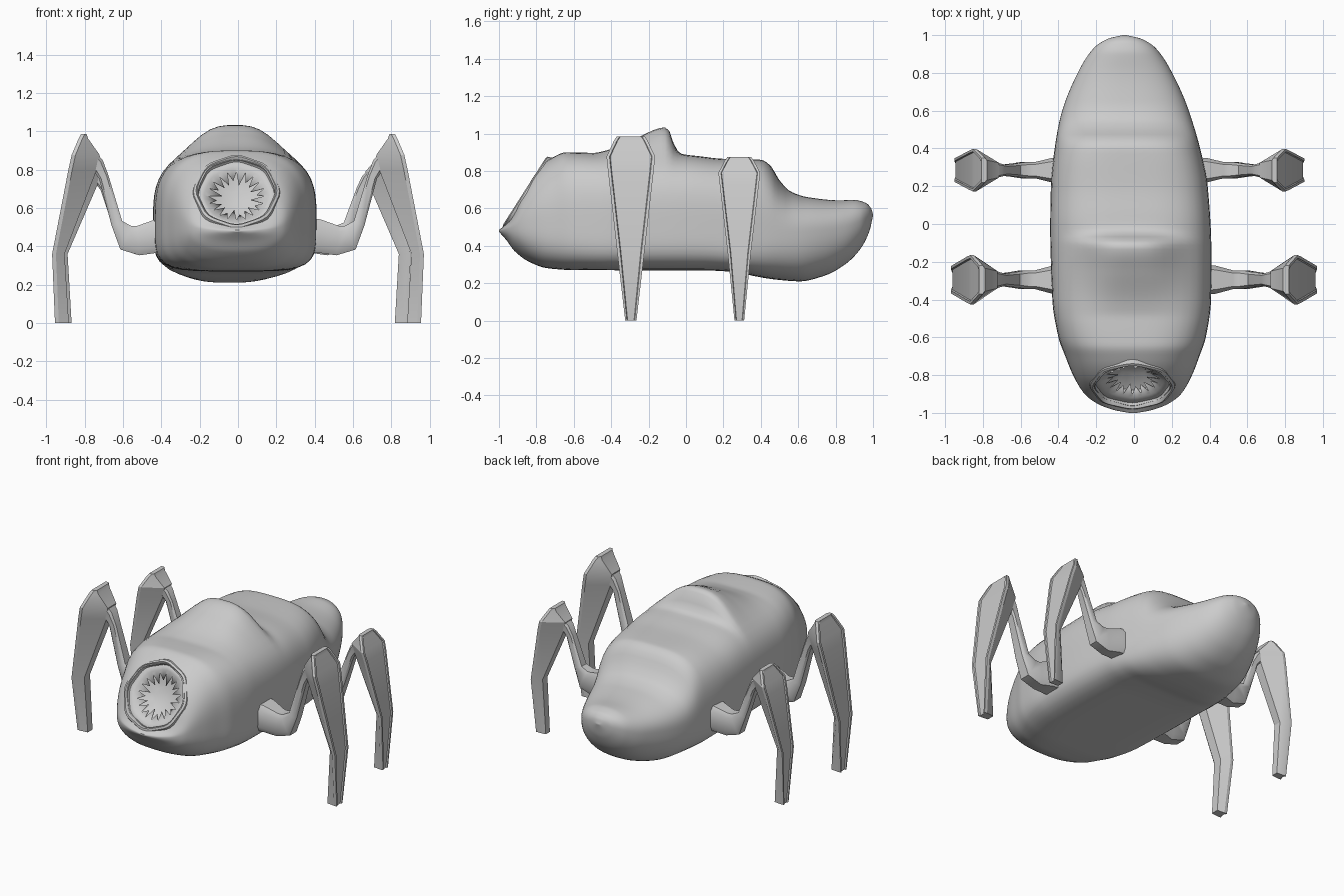
import bpy, bmesh, math
from mathutils import Vector, Matrix

if "Cube" in bpy.data.objects:
    bpy.data.objects.remove(bpy.data.objects["Cube"])


def interp(pts, y):
    """Monotone cubic interpolation through (y, value) points."""
    n = len(pts)
    i = max(0, min(n - 2, sum(1 for p in pts if p[0] <= y) - 1))
    sec = lambda k: (pts[k + 1][1] - pts[k][1]) / (pts[k + 1][0] - pts[k][0])

    def slope(k):
        if k == 0:
            return sec(0)
        if k == n - 1:
            return sec(n - 2)
        a, b = sec(k - 1), sec(k)
        return 2 * a * b / (a + b) if a * b > 0 else 0

    h = pts[i + 1][0] - pts[i][0]
    t = (y - pts[i][0]) / h
    return ((2*t**3 - 3*t*t + 1) * pts[i][1] + (t**3 - 2*t*t + t) * h * slope(i)
            + (3*t*t - 2*t**3) * pts[i + 1][1] + (t**3 - t*t) * h * slope(i + 1))


def loft(name, rings, caps=True, closed=False, angle=35):
    """Skin a list of equal-length rings into one smooth-shaded object."""
    bm = bmesh.new()
    vs = [[bm.verts.new(p) for p in r] for r in rings]
    n = len(rings[0])
    pairs = list(zip(vs, vs[1:])) + ([(vs[-1], vs[0])] if closed else [])
    for a, b in pairs:
        for i in range(n):
            j = (i + 1) % n
            bm.faces.new((a[i], a[j], b[j], b[i]))
    if caps and not closed:
        bm.faces.new(vs[0][::-1])
        bm.faces.new(vs[-1])
    bmesh.ops.recalc_face_normals(bm, faces=bm.faces)
    me = bpy.data.meshes.new(name)
    bm.to_mesh(me)
    bm.free()
    ob = bpy.data.objects.new(name, me)
    bpy.context.collection.objects.link(ob)
    smooth(ob, angle)
    return ob


def smooth(ob, angle):
    bpy.ops.object.select_all(action='DESELECT')
    ob.select_set(True)
    bpy.context.view_layer.objects.active = ob
    bpy.ops.object.shade_smooth_by_angle(angle=math.radians(angle))


# Body: side profile, plan outline and cross-section roundness along y
TOP = [(-1, .485), (-.98, .5), (-.95, .53), (-.915, .6), (-.877, .7), (-.81, .8), (-.717, .87),
       (-.64, .9), (-.4, .893), (0, .885), (.2, .865), (.4, .86), (.45, .83), (.5, .75),
       (.56, .69), (.65, .66), (.82, .643), (.9, .645), (.96, .63), (.99, .6), (1, .568)]
BOTTOM = [(-1, .475), (-.96, .43), (-.915, .37), (-.83, .31), (-.74, .28), (-.6, .27), (.1, .268),
          (.26, .26), (.37, .237), (.475, .22), (.61, .21), (.74, .24), (.85, .3), (.93, .38),
          (.98, .476), (1, .56)]
WIDTH = [(-1, .02), (-.985, .1), (-.95, .19), (-.9, .255), (-.8, .315), (-.7, .355), (-.6, .39),
         (-.4, .42), (-.1, .426), (.2, .415), (.4, .385), (.6, .335), (.8, .25), (.93, .165),
         (.98, .09), (1, .01)]
CENTRE = [(-1, -.005), (-.6, -.01), (-.2, -.015), (.2, -.025), (.4, -.035), (.6, -.045), (1, -.05)]
MIDDLE = [(-1, .48), (-.8, .52), (0, .52), (.5, .47), (.85, .5), (1, .565)]
HUMP = [(-1, 0), (-.5, 0), (-.43, .015), (-.245, .095), (-.15, .138), (-.115, .145), (-.08, .115),
        (-.06, .04), (-.02, .005), (.03, 0), (1, 0)]
N_TOP = [(-1, 2.2), (-.75, 2.7), (-.5, 3.3), (.3, 3.3), (.6, 2.5), (1, 2.1)]
N_LOW = [(-1, 2), (-.7, 3.5), (-.4, 4.5), (.2, 4.5), (.5, 3), (1, 2.1)]

rings = []
for k in range(141):
    y = -math.cos(math.pi * k / 140)
    zt, zb, w, cx, zm, hump, nt, nb = (interp(c, y) for c in
                                       (TOP, BOTTOM, WIDTH, CENTRE, MIDDLE, HUMP, N_TOP, N_LOW))
    ring = []
    for i in range(64):
        c, s = math.cos(math.tau * i / 64), math.sin(math.tau * i / 64)
        n = nt if s >= 0 else nb
        r = (abs(c) ** n + abs(s) ** n) ** (-1 / n)
        x = w * r * c
        z = zm + r * s * ((zt - zm) if s >= 0 else (zm - zb))
        if s > 0:
            z += hump * math.exp(-abs(x / .24) ** 3)
        ring.append((x + cx, y, z))
    rings.append(ring)
body = loft("body", rings, angle=50)

# Mouth frame: local z points out of the sloping face
out = Vector((0, -.843, .538))
side = Vector((1, 0, 0))
FRAME = Matrix.Translation((-.008, -.853, .683)) @ Matrix((side, out.cross(side), out)).transposed().to_4x4()


def mouth_ring(r, h, n=48):
    pts = []
    for i in range(n):
        a = math.tau * i / n
        q = r * (1 + .02 * math.cos(8 * a))
        pts.append(FRAME @ Vector((q * math.cos(a), q * math.sin(a), h)))
    return pts


# Throat cavity cut into the body
cutter = loft("throat_cutter", [mouth_ring(r, h) for r, h in
                                ((.195, .2), (.195, -.02), (.17, -.08), (.09, -.13))])
cutter.hide_render = True
mod = body.modifiers.new("throat", 'BOOLEAN')
mod.operation, mod.object, mod.solver = 'DIFFERENCE', cutter, 'EXACT'
bpy.context.view_layer.objects.active = body
bpy.ops.object.modifier_apply(modifier=mod.name)
bpy.data.objects.remove(cutter)
smooth(body, 45)

# Raised lip around the mouth
loft("mouth_rim", [mouth_ring(r, h) for r, h in
                   ((.232, -.03), (.22, .008), (.207, .014), (.198, .004), (.188, -.03))],
     closed=True, angle=40)

# Ragged ring of teeth pointing inwards
outer, roots = mouth_ring(.197, -.012, 40), mouth_ring(.165, -.03, 40)
tips = []
for i in range(40):
    a = math.tau * i / 40
    r = (.092 + .016 * math.sin(i * 1.9)) if i % 2 else .15
    tips.append(FRAME @ Vector((r * math.cos(a), r * math.sin(a), -.055 if i % 2 else -.036)))
teeth = loft("mouth_teeth", [outer, roots, tips], caps=False, angle=25)
teeth.modifiers.new("thickness", 'SOLIDIFY').thickness = .006

# Legs: limb path (x, z, tilt, half thickness, half width), blade (z, outer x, half y, inner x, half y)
LIMB = [(.36, .455, 0, .09, .08), (.43, .453, 0, .088, .075), (.52, .43, -4, .077, .05),
        (.585, .445, 25, .068, .05), (.632, .52, 68, .03, .042), (.70, .76, 74, .026, .033),
        (.735, .83, 60, .035, .042), (.80, .90, 50, .04, .06)]
BLADE = [(.985, .82, .075, .79, .06), (.962, .832, .09, .782, .06), (.877, .868, .13, .722, .045),
         (.80, .885, .122, .737, .035), (.36, .97, .072, .905, .03), (.0, .955, .03, .883, .025)]


def make_leg(label, sx, front):
    def place(x, y, z):
        if front:
            return (sx * x, y - .295, z)
        z = z if z < .5 else .5 + (z - .5) * .77
        return (sx * x * .955 - .025, y * .86 + .285, z)

    limb = []
    for x, z, tilt, th, hw in LIMB:
        dx, dz = -math.sin(math.radians(tilt)) * th, math.cos(math.radians(tilt)) * th
        limb.append([place(x + s * dx, t * hw, z + s * dz)
                     for s, t in ((1, -.7), (1, .7), (.6, 1), (-.6, 1), (-1, .7), (-1, -.7),
                                  (-.6, -1), (.6, -1))])
    loft(label + "_upper_limb", limb, angle=40)
    blade = []
    for k, (z, xo, hy, xi, hi) in enumerate(BLADE):
        t, d = min(.016, hy * .3), (0 if k == 0 else .008)
        half = [(xo - d, hy - t - .004), (xo, hy - t), (xo, hy), (xo - .02, hy), (xi, hi)]
        blade.append([place(x, y, z) for x, y in half]
                     + [place(x, -y, z) for x, y in reversed(half)])
    loft(label + "_blade", blade, angle=25)


for sx, word in ((1, "right"), (-1, "left")):
    make_leg("front_" + word + "_leg", sx, True)
    make_leg("back_" + word + "_leg", sx, False)
